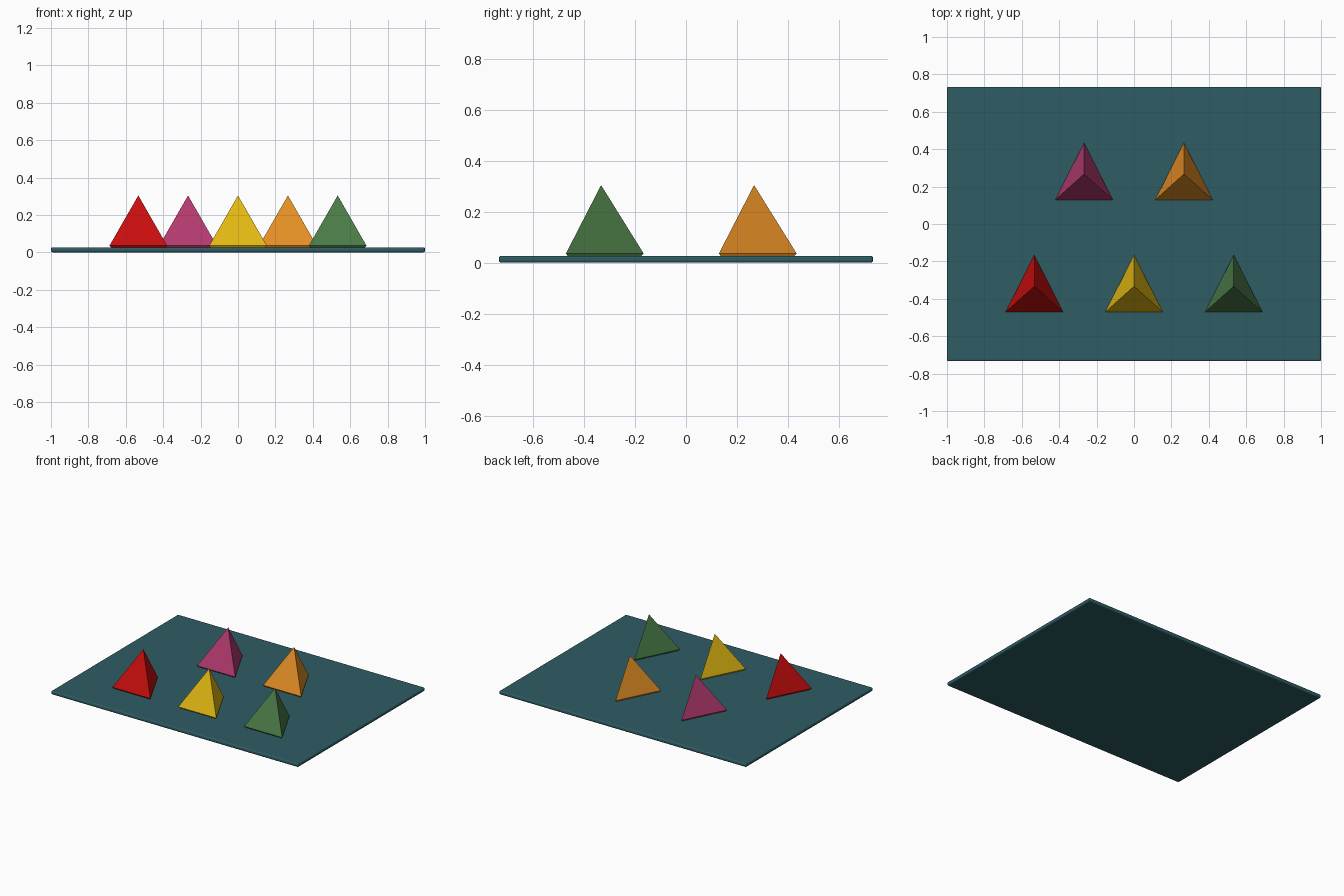
import bpy, bmesh
from mathutils import Vector

if "Cube" in bpy.data.objects:
    bpy.data.objects.remove(bpy.data.objects["Cube"])

def lin(c):
    c /= 255
    return c / 12.92 if c <= 0.04045 else ((c + 0.055) / 1.055) ** 2.4

def material(name, rgb):
    m = bpy.data.materials.new(name)
    m.diffuse_color = (*[lin(c) for c in rgb], 1)
    m.use_nodes = True
    m.node_tree.nodes["Principled BSDF"].inputs["Base Color"].default_value = m.diffuse_color
    return m

def add_object(name, bm, mat):
    bmesh.ops.recalc_face_normals(bm, faces=bm.faces)
    me = bpy.data.meshes.new(name)
    bm.to_mesh(me)
    bm.free()
    me.materials.append(mat)
    ob = bpy.data.objects.new(name, me)
    bpy.context.collection.objects.link(ob)
    return ob

TOP = 0.0267  # board thickness

# Board: thin slab with softened edges
bm = bmesh.new()
bmesh.ops.create_cube(bm, size=1)
for v in bm.verts:
    v.co = Vector((v.co.x * 2, v.co.y * 1.467, (v.co.z + 0.5) * TOP))
bmesh.ops.bevel(bm, geom=bm.edges[:], offset=0.009, segments=3,
                profile=0.5, affect='EDGES')
add_object("board", bm, material("dark teal", (46, 92, 100)))

# Three-sided pyramid with a small chamfer around the foot
def pyramid(name, x, y, mat):
    base = [(-0.154, -0.138), (0.154, -0.138), (0, 0.167)]
    bm = bmesh.new()
    foot = [bm.verts.new((x + a * 0.95, y + b * 0.95, TOP)) for a, b in base]
    rim = [bm.verts.new((x + a, y + b, TOP + 0.009)) for a, b in base]
    tip = bm.verts.new((x, y, 0.304))
    bm.faces.new(foot)
    for i in range(3):
        j = (i + 1) % 3
        bm.faces.new((foot[i], foot[j], rim[j], rim[i]))
        bm.faces.new((rim[i], rim[j], tip))
    add_object(name, bm, mat)

# Front row of three, back row of two
pieces = [
    ("red", (200, 13, 13), -0.533, -0.333),
    ("yellow", (226, 184, 18), 0, -0.333),
    ("green", (74, 122, 70), 0.533, -0.333),
    ("magenta", (178, 58, 111), -0.267, 0.267),
    ("orange", (228, 142, 36), 0.267, 0.267),
]
for colour, rgb, x, y in pieces:
    pyramid(colour + "_pyramid", x, y, material(colour, rgb))
